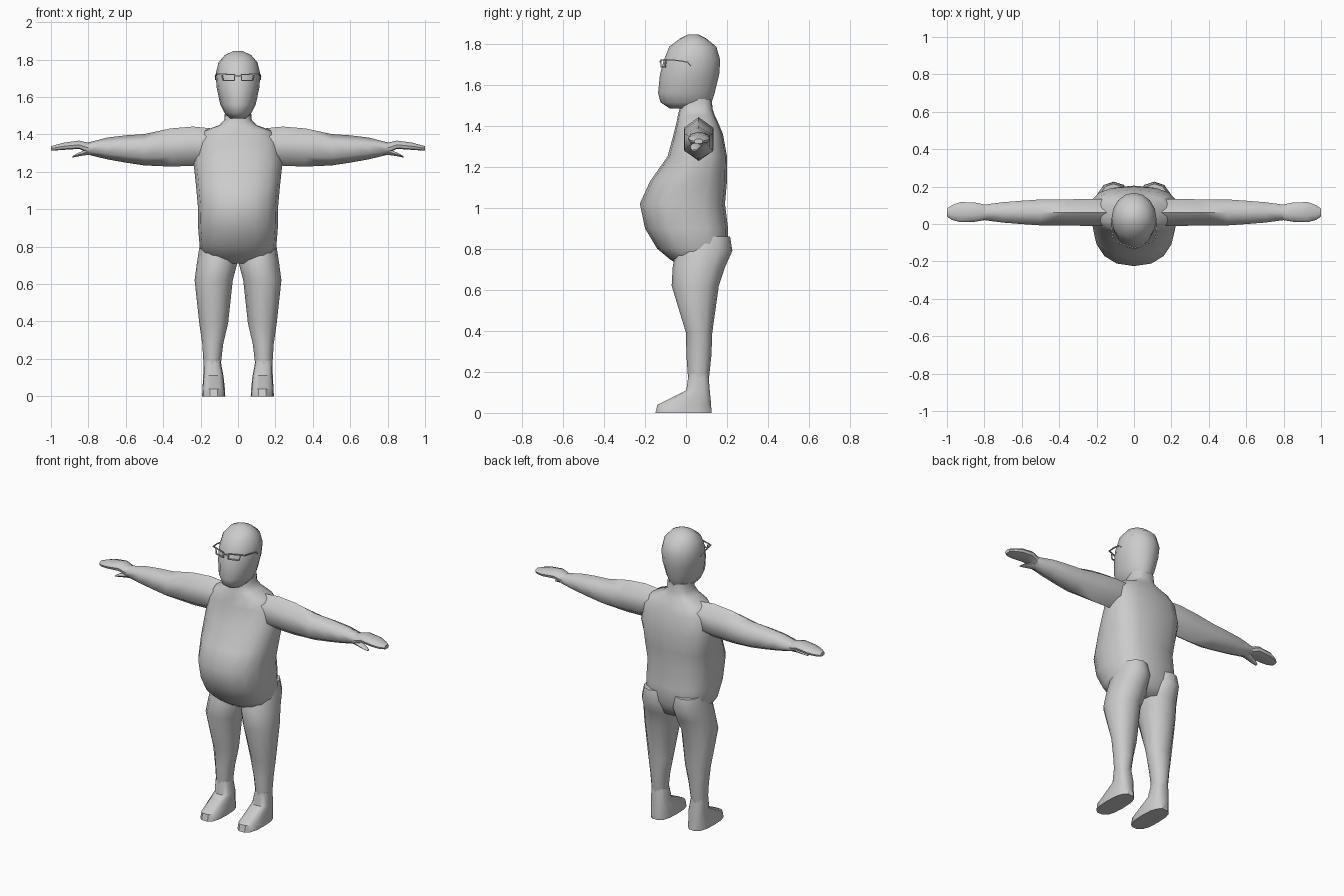
import bpy, bmesh
from math import sin, cos, pi, copysign, radians
from mathutils import Vector


def finish(obj, mirror, angle=50):
    if mirror:
        obj.modifiers.new("Mirror", 'MIRROR')
    bpy.context.view_layer.objects.active = obj
    obj.select_set(True)
    bpy.ops.object.shade_smooth_by_angle(angle=radians(angle))
    obj.select_set(False)
    return obj


def loft(name, rings, place, n=16, p_front=2.0, p_back=2.0, phase=0.0, mirror=False, angle=50):
    """Skin superellipse rings (t, u0, u1, v0, v1); place maps (t, u, v) to xyz."""
    bm = bmesh.new()
    loops = []
    for t, u0, u1, v0, v1 in rings:
        loop = []
        for i in range(n):
            a = 2 * pi * i / n + phase
            c, s = cos(a), sin(a)
            p = p_front if s < 0 else p_back
            u = (u0 + u1) / 2 + (u1 - u0) / 2 * copysign(abs(c) ** (2 / p), c)
            v = (v0 + v1) / 2 + (v1 - v0) / 2 * copysign(abs(s) ** (2 / p), s)
            loop.append(bm.verts.new(place(t, u, v)))
        loops.append(loop)
    for a, b in zip(loops, loops[1:]):
        for i in range(n):
            j = (i + 1) % n
            bm.faces.new((a[i], a[j], b[j], b[i]))
    bm.faces.new(loops[0])
    bm.faces.new(loops[-1])
    bmesh.ops.recalc_face_normals(bm, faces=bm.faces)
    me = bpy.data.meshes.new(name)
    bm.to_mesh(me)
    bm.free()
    obj = bpy.data.objects.new(name, me)
    bpy.context.collection.objects.link(obj)
    return finish(obj, mirror, angle)


def upright(t, u, v):
    return (u, v, t)


def sideways(t, u, v):
    return (t, u, v)


def sym(rows):
    return [(z, -w, w, y0, y1) for z, y0, y1, w in rows]


def offset(rows):
    return [(z, x - w, x + w, y0, y1) for z, x, w, y0, y1 in rows]


# Torso with round belly, shoulders and neck: z, front y, back y, half width
loft("torso", sym([
    (0.71, -0.02, 0.16, 0.12), (0.75, -0.08, 0.18, 0.18), (0.80, -0.14, 0.205, 0.205),
    (0.90, -0.20, 0.205, 0.213), (1.02, -0.225, 0.19, 0.215), (1.13, -0.175, 0.20, 0.225),
    (1.25, -0.09, 0.20, 0.238), (1.36, -0.06, 0.18, 0.222), (1.42, -0.045, 0.155, 0.18),
    (1.45, -0.04, 0.14, 0.10), (1.48, -0.032, 0.13, 0.072), (1.53, -0.03, 0.125, 0.07),
]), upright, p_front=2.3, p_back=2.8, angle=65)

# Head
loft("head", sym([
    (1.485, -0.08, 0.10, 0.045), (1.515, -0.125, 0.125, 0.072), (1.56, -0.136, 0.14, 0.095),
    (1.65, -0.127, 0.162, 0.114), (1.72, -0.108, 0.167, 0.12), (1.785, -0.082, 0.148, 0.104),
    (1.825, -0.03, 0.10, 0.07), (1.845, 0.01, 0.06, 0.025),
]), upright, angle=65)

# Legs running down into feet: z, centre x, half width, front y, back y
loft("leg", offset([
    (0.86, 0.11, 0.08, -0.02, 0.215), (0.79, 0.108, 0.10, -0.05, 0.226),
    (0.71, 0.112, 0.108, -0.065, 0.19), (0.62, 0.13, 0.102, -0.07, 0.16),
    (0.39, 0.13, 0.077, 0.0, 0.128), (0.28, 0.135, 0.056, 0.002, 0.124),
    (0.17, 0.138, 0.046, 0.01, 0.112),
]), upright, n=12, p_back=2.2, mirror=True)
loft("foot", offset([
    (0.19, 0.138, 0.045, 0.012, 0.11), (0.11, 0.132, 0.054, 0.0, 0.117),
    (0.04, 0.13, 0.06, -0.142, 0.125), (0.0, 0.13, 0.062, -0.152, 0.127),
]), upright, n=14, p_front=2.7, p_back=2.7, mirror=True, angle=40)

# Six-sided arms: x, centre z, vertical radius, y radius
arm = [(0.12, 1.345, 0.085, 0.08), (0.24, 1.337, 0.105, 0.084), (0.36, 1.330, 0.102, 0.080),
       (0.50, 1.318, 0.084, 0.080), (0.60, 1.322, 0.073, 0.072), (0.70, 1.325, 0.058, 0.063),
       (0.80, 1.324, 0.033, 0.048), (0.84, 1.34, 0.02, 0.04)]
loft("arm", [(x, 0.062 - ry, 0.062 + ry, z - rz, z + rz) for x, z, rz, ry in arm],
     sideways, n=6, phase=pi / 6, mirror=True, angle=65)

# Mitten hands with flat palms, and thumbs
loft("hand", [(0.79, 0.022, 0.102, 1.295, 1.355), (0.85, 0.012, 0.115, 1.322, 1.368),
              (0.93, 0.010, 0.117, 1.317, 1.357), (0.975, 0.022, 0.10, 1.314, 1.345),
              (1.0, 0.04, 0.082, 1.313, 1.337)],
     sideways, n=10, p_front=3.5, mirror=True, angle=40)
loft("thumb", [(0.76, 0.03, 0.09, 1.29, 1.33), (0.82, 0.022, 0.075, 1.286, 1.318),
               (0.86, 0.022, 0.062, 1.280, 1.300), (0.885, 0.03, 0.05, 1.276, 1.284)],
     sideways, n=6, mirror=True)


# Thin square wires for the spectacles
def wire(name, points, size=0.003):
    bm = bmesh.new()
    for a, b in zip(points, points[1:]):
        a, b = Vector(a), Vector(b)
        rot = (b - a).to_track_quat('Z', 'Y').to_matrix().to_4x4()
        rot.translation = (a + b) / 2
        verts = bmesh.ops.create_cube(bm, size=1)["verts"]
        for v in verts:
            v.co.x *= 2 * size
            v.co.y *= 2 * size
            v.co.z *= (b - a).length + size
        bmesh.ops.transform(bm, matrix=rot, verts=verts)
    me = bpy.data.meshes.new(name)
    bm.to_mesh(me)
    bm.free()
    obj = bpy.data.objects.new(name, me)
    bpy.context.collection.objects.link(obj)
    return finish(obj, True, 30)


wire("glasses_rim", [(0.018, -0.122, 1.72), (0.018, -0.122, 1.688), (0.08, -0.102, 1.688),
                     (0.087, -0.098, 1.722), (0.018, -0.122, 1.72)])
wire("glasses_bridge", [(0.0, -0.126, 1.712), (0.018, -0.122, 1.715)])
wire("glasses_temple", [(0.085, -0.098, 1.722), (0.11, -0.09, 1.722), (0.118, -0.04, 1.718),
                        (0.121, 0.01, 1.710), (0.119, 0.025, 1.695)])
